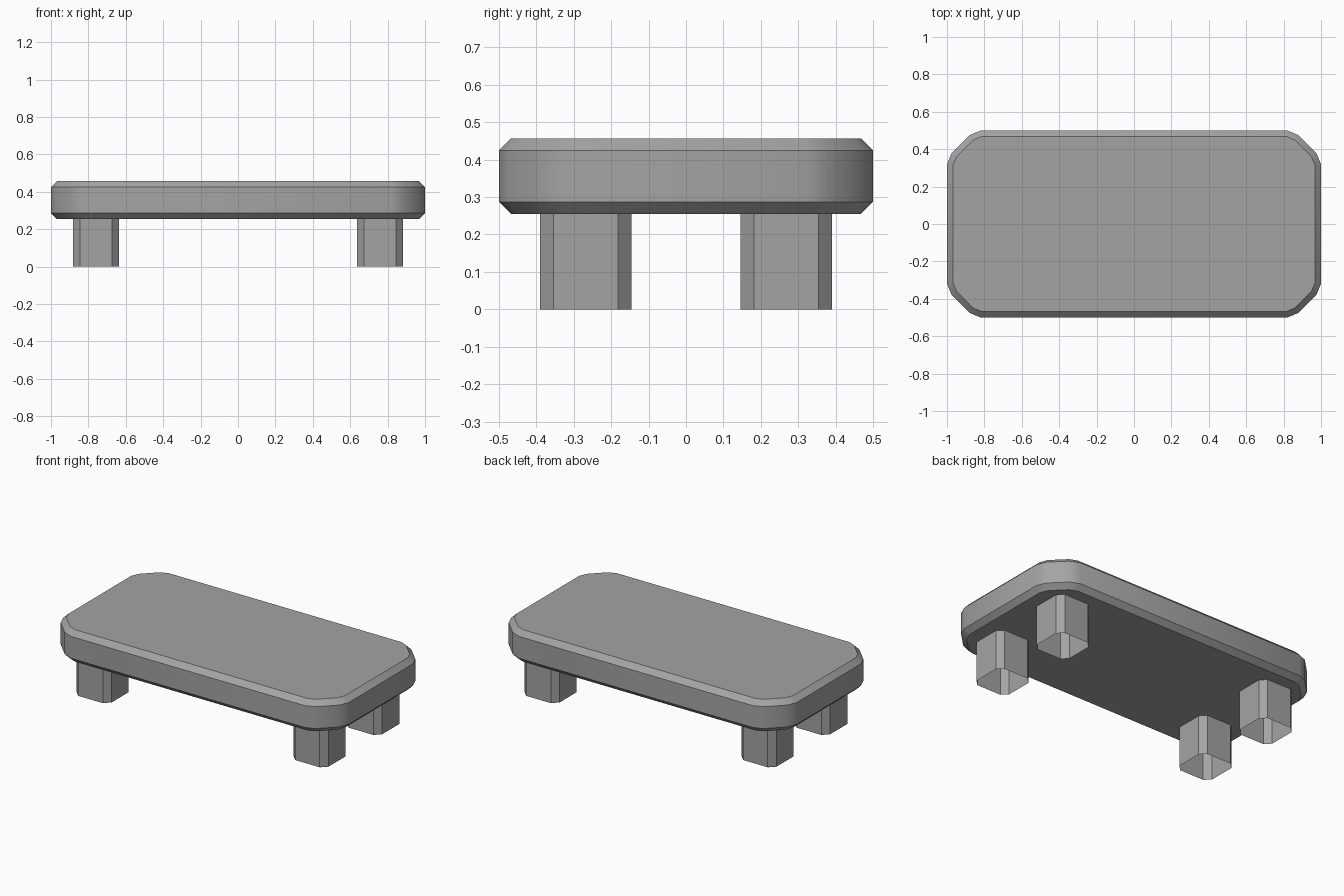
import bpy
import bmesh
from math import radians

cube = bpy.data.objects.get("Cube")
if cube:
    bpy.data.objects.remove(cube, do_unlink=True)

grey = bpy.data.materials.new("plain grey")
grey.use_nodes = True
color = (0.37, 0.37, 0.37, 1)
grey.diffuse_color = color
grey.node_tree.nodes["Principled BSDF"].inputs["Base Color"].default_value = color


def cut_outline(half_x, half_y, corner):
    """Rectangle outline whose corners follow a list of (x, y) insets."""
    points = []
    for sx, sy in ((1, 1), (-1, 1), (-1, -1), (1, -1)):
        steps = corner if sx * sy > 0 else corner[::-1]
        points += [(sx * (half_x - dx), sy * (half_y - dy)) for dx, dy in steps]
    return points


def prism(name, outline, bottom, top, center=(0, 0), capped=True, bevel=0):
    bm = bmesh.new()
    rings = [[bm.verts.new((x, y, z)) for x, y in outline] for z in (bottom, top)]
    low, high = rings
    count = len(outline)
    for i in range(count):
        j = (i + 1) % count
        bm.faces.new((low[i], low[j], high[j], high[i]))
    if capped:
        caps = [bm.faces.new(low[::-1]), bm.faces.new(high)]
        if bevel:
            rims = [e for f in caps for e in f.edges]
            bmesh.ops.bevel(bm, geom=rims, offset=bevel, offset_type='OFFSET',
                            segments=1, affect='EDGES')
    bm.normal_update()
    mesh = bpy.data.meshes.new(name)
    bm.to_mesh(mesh)
    bm.free()
    mesh.materials.append(grey)
    obj = bpy.data.objects.new(name, mesh)
    obj.location = (*center, 0)
    bpy.context.collection.objects.link(obj)
    bpy.ops.object.select_all(action='DESELECT')
    obj.select_set(True)
    bpy.context.view_layer.objects.active = obj
    bpy.ops.object.shade_smooth_by_angle(angle=radians(30))
    return obj


SEAT_BOTTOM, SEAT_TOP = 0.255, 0.457

# Seat slab with softly cut corners and chamfered rims
seat_corner = [(0, 0.18), (0.025, 0.12), (0.12, 0.025), (0.18, 0)]
prism("table_top", cut_outline(1, 0.5, seat_corner), SEAT_BOTTOM, SEAT_TOP, bevel=0.032)

# Four hollow legs, open underneath, with chamfered corners
leg_outline = cut_outline(0.122, 0.122, [(0, 0.036), (0.036, 0)])
for side, x in (("left", 0.759), ("right", -0.759)):
    for end, y in (("front", -0.268), ("back", 0.268)):
        prism(f"{end}_{side}_leg", leg_outline, 0, SEAT_BOTTOM, (x, y), capped=False)
